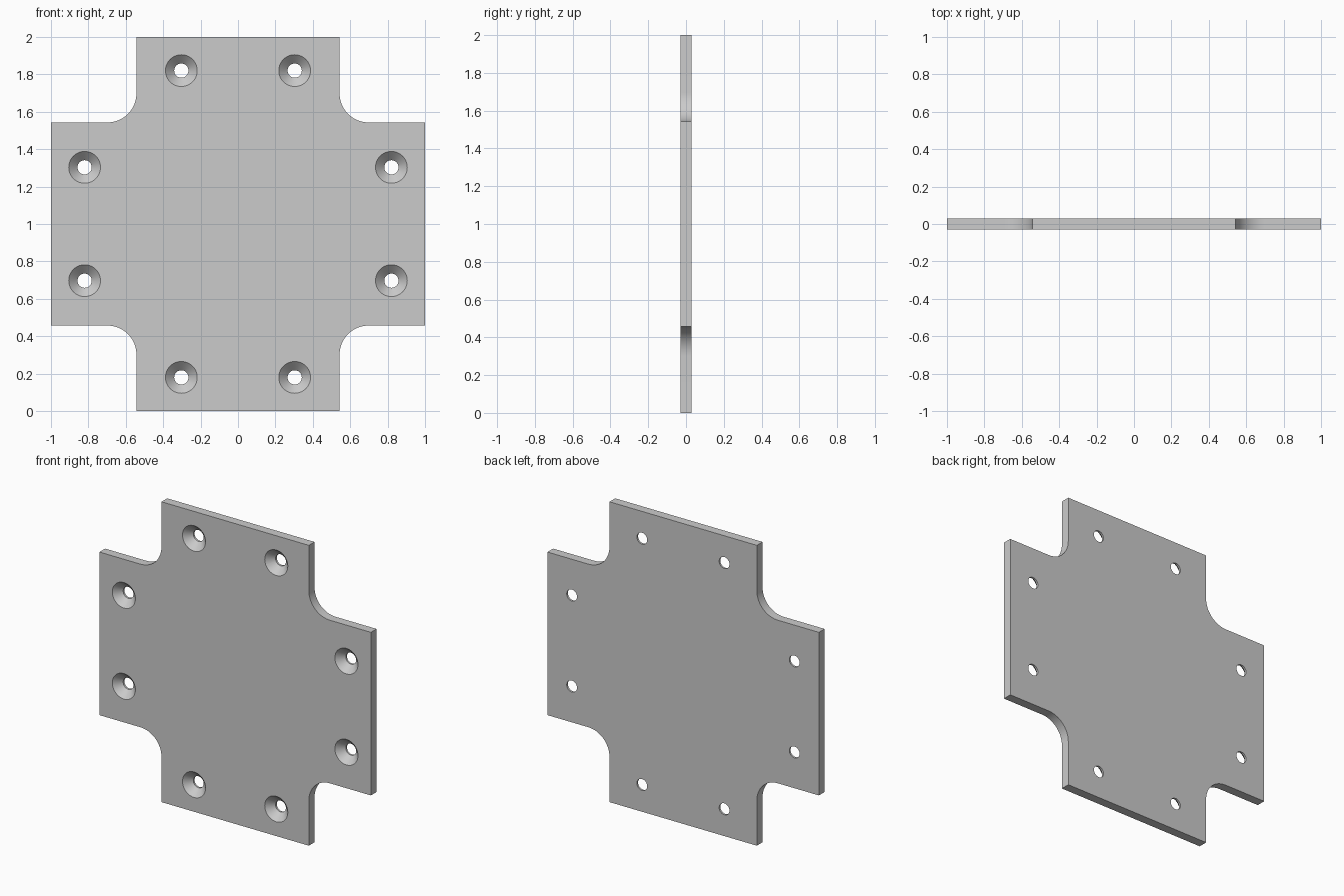
import bpy, bmesh
from math import sin, cos, pi

if "Cube" in bpy.data.objects:
    bpy.data.objects.remove(bpy.data.objects["Cube"])

T = 0.03               # half thickness
ARM, FIL = 0.543, 0.155  # half arm width, inner fillet radius
SEG = 48


def make_object(name, bm):
    bmesh.ops.recalc_face_normals(bm, faces=bm.faces)
    mesh = bpy.data.meshes.new(name)
    bm.to_mesh(mesh)
    bm.free()
    obj = bpy.data.objects.new(name, mesh)
    bpy.context.collection.objects.link(obj)
    return obj


# Cross-shaped plate: one quarter outline, rotated four times
c = ARM + FIL
quarter = [(1, -ARM), (1, ARM)]
for i in range(17):
    a = -pi / 2 - i / 16 * pi / 2
    quarter.append((c + FIL * cos(a), c + FIL * sin(a)))
outline = []
for _ in range(4):
    outline += quarter
    quarter = [(-z, x) for x, z in quarter]

bm = bmesh.new()
face = bm.faces.new([bm.verts.new((x, -T, 1 + z)) for x, z in outline])
ext = bmesh.ops.extrude_face_region(bm, geom=[face])
bmesh.ops.translate(bm, vec=(0, 2 * T, 0),
                    verts=[v for v in ext["geom"] if isinstance(v, bmesh.types.BMVert)])
plate = make_object("cross_plate", bm)

# Countersunk screw-hole cutters: (radius, y) profile revolved about y
profile = [(0.095, -T - 0.01), (0.038, T - 0.013), (0.038, T + 0.02)]
holes = [(sx * a, 1 + sz * b) for a, b in ((0.303, 0.82), (0.82, 0.303))
         for sx in (-1, 1) for sz in (-1, 1)]
bm = bmesh.new()
for hx, hz in holes:
    rings = [[bm.verts.new((hx + r * cos(2 * pi * i / SEG), y, hz + r * sin(2 * pi * i / SEG)))
              for i in range(SEG)] for r, y in profile]
    start = len(bm.faces)
    for lo, hi in zip(rings, rings[1:]):
        for i in range(SEG):
            j = (i + 1) % SEG
            bm.faces.new((lo[i], lo[j], hi[j], hi[i]))
    bm.faces.new(rings[0])
    bm.faces.new(rings[-1])
cutter = make_object("hole_cutter", bm)
cutter.hide_render = True

# Cut the holes and discard the cutter
mod = plate.modifiers.new("screw_holes", "BOOLEAN")
mod.operation = "DIFFERENCE"
mod.solver = "EXACT"
mod.object = cutter
bpy.context.view_layer.objects.active = plate
plate.select_set(True)
bpy.ops.object.modifier_apply(modifier=mod.name)
bpy.data.objects.remove(cutter, do_unlink=True)
bpy.ops.object.shade_smooth_by_angle(angle=pi / 6)
